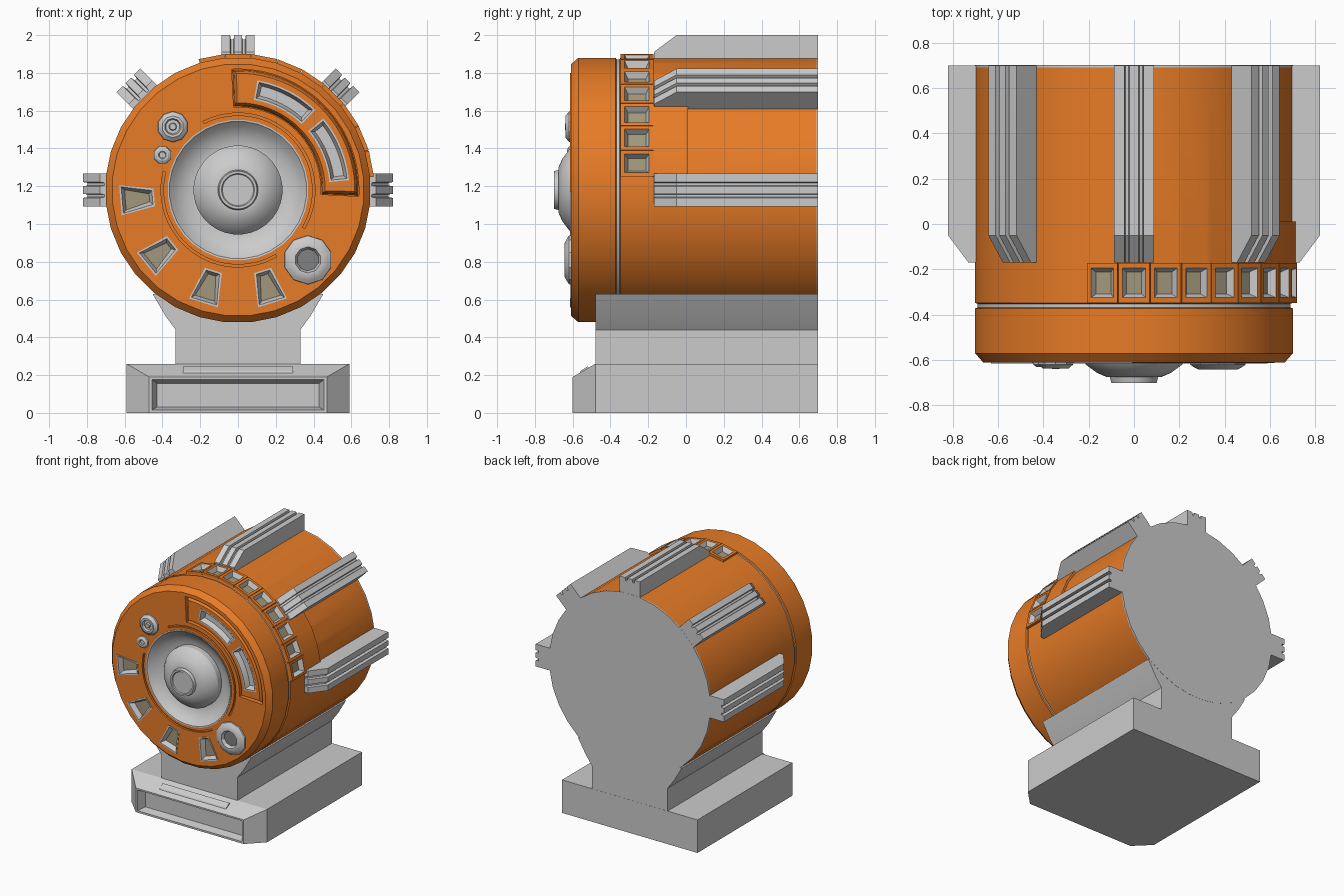
import bpy, bmesh
from math import sin, cos, pi, radians, degrees

if "Cube" in bpy.data.objects:
    bpy.data.objects.remove(bpy.data.objects["Cube"])

CZ = 1.18          # height of the drum axis
FACE = -0.61       # y of the drum's front face


def material(name, rgb):
    m = bpy.data.materials.new(name)
    m.diffuse_color = (*rgb, 1)
    m.use_nodes = True
    m.node_tree.nodes["Principled BSDF"].inputs["Base Color"].default_value = m.diffuse_color
    return m


ORANGE = material("orange_paint", (0.80, 0.20, 0.02))
GREY = material("grey_metal", (0.55, 0.55, 0.55))
GLASS = material("dull_glass", (0.36, 0.31, 0.20))
DARK = material("dark_metal", (0.22, 0.22, 0.22))


# --- helpers: every part is a loft through matching closed sections ---
def add_loft(bm, sections, bands=None, last=0):
    rings = [[bm.verts.new(p) for p in s] for s in sections]
    n = len(rings[0])
    for k, (a, b) in enumerate(zip(rings, rings[1:])):
        for i in range(n):
            j = (i + 1) % n
            f = bm.faces.new((a[i], a[j], b[j], b[i]))
            f.material_index = bands[k] if bands else 0
    bm.faces.new(rings[0])
    bm.faces.new(rings[-1]).material_index = last


def finish(name, bm, mats):
    bmesh.ops.recalc_face_normals(bm, faces=bm.faces[:])
    me = bpy.data.meshes.new(name)
    bm.to_mesh(me)
    bm.free()
    for m in mats:
        me.materials.append(m)
    ob = bpy.data.objects.new(name, me)
    bpy.context.collection.objects.link(ob)
    return ob


def loft(name, sections, mats=(GREY,), bands=None, last=0):
    bm = bmesh.new()
    add_loft(bm, sections, bands, last)
    return finish(name, bm, mats)


def at_y(pts, y):
    return [(x, y, z) for x, z in pts]


def polar(u, r, a):
    """Point at radius r and tangential offset u, for direction a (degrees)."""
    a = radians(a)
    return r * cos(a) - u * sin(a), CZ + r * sin(a) + u * cos(a)


def lathe(name, profile, n=32, mats=(GREY,), x=0, z=CZ, last=0):
    k = 1 / cos(pi / n)
    rings = [[(x + r * k * cos((i + .5) * 2 * pi / n), y,
               z + r * k * sin((i + .5) * 2 * pi / n)) for i in range(n)]
             for r, y in profile]
    return loft(name, rings, mats, None, last)


def sector(r0, r1, a0, a1, d=0.0, n=12):
    """Ring sector outline, inset by d."""
    da = degrees(d / ((r0 + r1) / 2))
    angs = [a0 + da + (a1 - a0 - 2 * da) * i / n for i in range(n + 1)]
    return ([polar(0, r1 - d, a) for a in angs]
            + [polar(0, r0 + d, a) for a in reversed(angs)])


def trapezoid(a, d=0.0):
    return [polar(u, r, a) for u, r in ((-.047 + d, .445 + d), (.047 - d, .445 + d),
                                        (.08 - d, .625 - d), (-.08 + d, .625 - d))]


def tray(name, shape, floor):
    """Framed recess set into the front face."""
    loft(name, [at_y(shape(0), -.555), at_y(shape(0), -.614),
                at_y(shape(.010), -.614), at_y(shape(.026), -.575)],
         (GREY, floor), None, 1)


def cut(ob, cutter):
    cutter.hide_render = True
    m = ob.modifiers.new("cut", 'BOOLEAN')
    m.operation, m.solver, m.object = 'DIFFERENCE', 'EXACT', cutter
    dg = bpy.context.evaluated_depsgraph_get()
    me = bpy.data.meshes.new_from_object(ob.evaluated_get(dg))
    ob.modifiers.clear()
    ob.data = me
    bpy.data.objects.remove(cutter)


# --- drum with recesses for the dish, windows, panel and grooves ---
drum = lathe("drum", [(.365, -.52), (.37, FACE), (.665, FACE), (.70, -.57), (.70, -.372),
                      (.683, -.366), (.683, -.354), (.70, -.348), (.70, .69)], mats=(ORANGE,))
WINDOWS = (185, 219, 253, 287)
TILES = [90 - 11.25 * i for i in range(-1, 8)]
SLOTS = ((46, 80), (5, 40))
PANEL = (.44, .64, -3, 93)


def tile_rect(hu, y0, y1, r, a):
    pts = []
    for u, y in ((-hu, y0), (hu, y0), (hu, y1), (-hu, y1)):
        x, z = polar(u, r, a)
        pts.append((x, y, z))
    return pts


bm = bmesh.new()
for a in WINDOWS:
    add_loft(bm, [at_y(trapezoid(a), y) for y in (-.55, -.7)])
add_loft(bm, [at_y(sector(*PANEL, n=24), y) for y in (-.55, -.7)])
for a0, a1 in ((-30, 117), (166, 300)):
    add_loft(bm, [at_y(sector(.395, .408, a0, a1, n=24), y) for y in (-.595, -.7)])
for a in TILES:
    add_loft(bm, [tile_rect(.056, -.332, -.188, r, a) for r in (.67, .78)])
cut(drum, finish("drum_cutter", bm, (ORANGE,)))

lathe("groove_ring", [(.69, -.368), (.69, -.352)])
lathe("back_cap", [(.70, .688), (.70, .70)])

# --- front face: dish, hub, panel, windows, knobs ---
lathe("dish", [(.366, -.515), (.371, -.614), (.362, -.613), (.335, -.585), (.30, -.56),
               (.26, -.545), (.23, -.54)])
lathe("hub", [(.235, -.53), (.235, -.585), (.212, -.62), (.165, -.655), (.12, -.675),
              (.106, -.675), (.10, -.70), (.087, -.70), (.082, -.694)])

plate = loft("curved_panel", [at_y(sector(*PANEL, d=.004, n=24), -.552),
                              at_y(sector(*PANEL, d=.010, n=24), -.595),
                              at_y(sector(*PANEL, d=.022, n=24), -.613)], (ORANGE,))
bm = bmesh.new()
for a0, a1 in SLOTS:
    add_loft(bm, [at_y(sector(.485, .59, a0, a1), y) for y in (-.5, -.7)])
cut(plate, finish("slot_cutter", bm, (ORANGE,)))
for i, (a0, a1) in enumerate(SLOTS):
    tray(f"panel_slot_{i + 1}", lambda d: sector(.485, .59, a0, a1, d), GREY)
for i, a in enumerate(WINDOWS):
    tray(f"face_window_{i + 1}", lambda d: trapezoid(a, d), GLASS)

lathe("large_knob", [(.125, -.60), (.122, -.62), (.105, -.632), (.085, -.642), (.066, -.642),
                     (.055, -.616)], 10, (GREY, DARK), .37, .81, 1)
lathe("medium_knob", [(.08, -.60), (.076, -.62), (.055, -.638), (.042, -.638), (.036, -.622),
                      (.02, -.622), (.016, -.64)], 10, (GREY,), -.345, 1.515)
lathe("small_knob", [(.047, -.60), (.044, -.62), (.03, -.63), (.02, -.63), (.015, -.62)],
      8, (GREY,), -.40, 1.365)

# --- row of small windows around the drum ---
for i, a in enumerate(TILES):
    loft(f"rim_window_{i + 1}",
         [tile_rect(.064, -.348, -.172, .66, a), tile_rect(.069, -.348, -.172, .72, a),
          tile_rect(.050, -.325, -.195, .72, a), tile_rect(.034, -.308, -.212, .685, a)],
         (ORANGE, GREY, GLASS), (0, 0, 1), 2)

# --- raised block on the right side ---
loft("side_block", [at_y(sector(.65, .719, 5.625, 39.375, n=3), y) for y in (-.175, .01)],
     (ORANGE,))

# --- five ridged fins ---
half = [(.088, .64), (.088, .82), (.042, .82), (.038, .797), (.024, .797), (.020, .82)]
FIN = half + [(-u, r) for u, r in reversed(half)]
for i in range(5):
    a = 45 * i
    full = [polar(u, r, a) for u, r in FIN]
    low = [polar(u, r - (.09 if r > .7 else 0), a) for u, r in FIN]
    loft(f"fin_{i + 1}", [at_y(low, -.17), at_y(full, -.05), at_y(full, .699)])

# --- pedestal neck and base ---
side = [(.33, .25), (.33, .44), (.385, .515), (.452, .63)]
neck = side + [(-x, z) for x, z in reversed(side)]
loft("neck", [at_y(neck, -.48), at_y(neck, .699)])


def rect(hx, z0, z1, y):
    return at_y([(-hx, z0), (hx, z0), (hx, z1), (-hx, z1)], y)


loft("base", [rect(.43, .03, .155, -.54), rect(.455, .015, .178, -.60), rect(.47, 0, .19, -.60),
              rect(.59, 0, .26, -.48), rect(.59, 0, .26, .70)])
strip = [(-.57, .195), (-.558, .222), (-.522, .246), (-.505, .235)]
loft("base_strip", [[(x, y, z) for y, z in strip] for x in (-.29, .29)])

# smooth the curved surfaces, keep hard edges
bpy.ops.object.select_all(action='DESELECT')
for ob in bpy.context.scene.objects:
    ob.select_set(True)
bpy.context.view_layer.objects.active = drum
bpy.ops.object.shade_smooth_by_angle(angle=radians(30))
